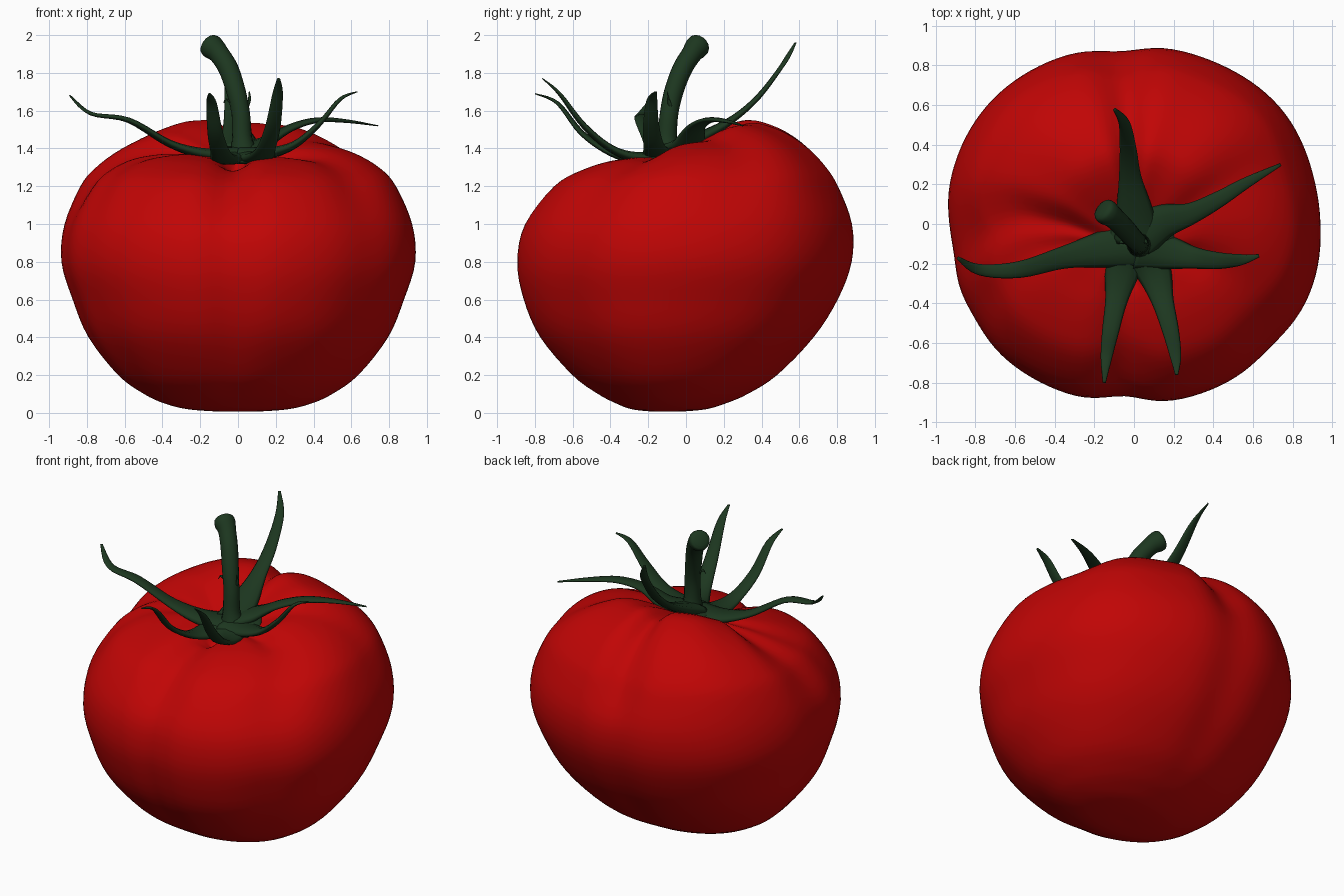
import bpy
import math
from mathutils import Vector

cube = bpy.data.objects.get("Cube")
if cube:
    bpy.data.objects.remove(cube)


def make_material(name, color):
    mat = bpy.data.materials.new(name)
    mat.use_nodes = True
    mat.diffuse_color = color
    mat.node_tree.nodes["Principled BSDF"].inputs["Base Color"].default_value = color
    return mat


red = make_material("ripe red", (0.53, 0.0015, 0.0015, 1))
green = make_material("stem green", (0.012, 0.038, 0.014, 1))


def smooth_path(points, steps):
    """Catmull-Rom interpolation through tuples of any length."""
    padded = [points[0]] + list(points) + [points[-1]]
    result = []
    for i in range(len(points) - 1):
        a, b, c, d = padded[i:i + 4]
        for s in range(steps):
            t = s / steps
            result.append([
                0.5 * (2 * q + (r - p) * t + (2 * p - 5 * q + 4 * r - u) * t ** 2
                       + (3 * q - p - 3 * r + u) * t ** 3)
                for p, q, r, u in zip(a, b, c, d)])
    result.append(list(points[-1]))
    return result


def loft(name, rings, mat):
    """Skin a list of closed rings and cap both ends."""
    n = len(rings[0])
    verts = [v for ring in rings for v in ring]
    faces = [tuple(range(n))[::-1], tuple(range(len(verts) - n, len(verts)))]
    for k in range(len(rings) - 1):
        for i in range(n):
            j = (i + 1) % n
            faces.append((k * n + i, k * n + j, (k + 1) * n + j, (k + 1) * n + i))
    mesh = bpy.data.meshes.new(name)
    mesh.from_pydata(verts, [], faces)
    mesh.materials.append(mat)
    mesh.polygons.foreach_set("use_smooth", [True] * len(faces))
    obj = bpy.data.objects.new(name, mesh)
    bpy.context.collection.objects.link(obj)
    return obj


# Fruit: stacked rings of (height, half width, front y, back y, tilt, groove, groove drop)
profile = [
    (0.008, 0.01, -0.11, -0.09, 0, 0, 0),
    (0.008, 0.12, -0.19, -0.01, 0, 0, 0),
    (0.02, 0.27, -0.29, 0.11, 0, 0, 0),
    (0.05, 0.39, -0.37, 0.21, 0, 0, 0),
    (0.10, 0.5, -0.47, 0.33, 0, 0.01, 0),
    (0.20, 0.64, -0.61, 0.49, 0, 0.02, 0),
    (0.40, 0.80, -0.785, 0.69, 0, 0.03, 0),
    (0.60, 0.885, -0.875, 0.82, 0, 0.03, 0),
    (0.80, 0.945, -0.91, 0.895, 0, 0.03, 0),
    (1.00, 0.93, -0.87, 0.9, 0, 0.04, 0),
    (1.20, 0.85, -0.72, 0.835, 0, 0.08, 0.01),
    (1.30, 0.765, -0.57, 0.765, 0.02, 0.10, 0.02),
    (1.385, 0.63, -0.42, 0.64, 0.10, 0.10, 0.04),
    (1.437, 0.47, -0.31, 0.47, 0.24, 0.06, 0.06),
    (1.445, 0.33, -0.23, 0.31, 0.37, 0, 0.06),
    (1.385, 0.16, -0.17, 0.09, 0.36, 0, 0.02),
    (1.35, 0.01, -0.09, -0.07, 0, 0, 0),
]

# Groove directions in degrees, with strength and width; negative strength swells
grooves = [(14, 0.5, 17), (66, 0.25, 18), (94, 1.1, 10), (136, -0.25, 22), (188, 1, 11),
           (209, 0.6, 11), (267, 1.5, 9), (318, 0.6, 12)]


def groove_at(degrees):
    total = 0
    for center, strength, width in grooves:
        gap = (degrees - center + 180) % 360 - 180
        total += strength * math.exp(-(gap / width) ** 2)
    return total


def flattened(value):
    return math.copysign(abs(value) ** 0.92, value)


SEGMENTS = 120
rings = []
for z, half, front, back, tilt, cut, drop in smooth_path(profile, 4):
    ring = []
    for i in range(SEGMENTS):
        degrees = 360 * i / SEGMENTS
        g = groove_at(degrees)
        size = 1 - cut * g
        x = half * size * math.cos(math.radians(degrees))
        dy = (back - front) / 2 * size * flattened(math.sin(math.radians(degrees)))
        ring.append((x, (front + back) / 2 + dy, z + tilt * dy - drop * g))
    rings.append(ring)
loft("fruit", rings, red)


def strand(name, points, sides, flatness, steps=5):
    """Tapered tube through (x, y, z, half width) points."""
    path = smooth_path(points, steps)
    centers = [Vector(p[:3]) for p in path]
    tube = []
    for k, p in enumerate(path):
        ahead = centers[min(k + 1, len(path) - 1)] - centers[max(k - 1, 0)]
        ahead.normalize()
        side = ahead.cross(Vector((0, 0, 1)))
        if side.length < 0.05:
            side = Vector((1, 0, 0))
        side.normalize()
        normal = side.cross(ahead)
        ring = []
        for i in range(sides):
            a = math.tau * i / sides
            ring.append(centers[k] + side * p[3] * math.cos(a)
                        + normal * p[3] * flatness * math.sin(a))
        tube.append(ring)
    return loft(name, tube, green)


# Sepals: centre paths from the hub to the tips
sepals = {
    "right_sepal": [(0, -0.1, 1.37), (-0.17, -0.13, 1.37), (-0.36, -0.17, 1.425),
                    (-0.58, -0.23, 1.55), (-0.78, -0.23, 1.585), (-0.89, -0.17, 1.68)],
    "front_right_sepal": [(-0.02, -0.1, 1.37), (-0.06, -0.24, 1.345), (-0.09, -0.39, 1.375),
                          (-0.12, -0.55, 1.48), (-0.14, -0.68, 1.64), (-0.15, -0.8, 1.69)],
    "front_left_sepal": [(0.03, -0.1, 1.37), (0.1, -0.24, 1.35), (0.145, -0.39, 1.395),
                         (0.185, -0.54, 1.52), (0.21, -0.67, 1.69), (0.215, -0.76, 1.77)],
    "left_sepal": [(0.02, -0.11, 1.37), (0.16, -0.14, 1.375), (0.3, -0.17, 1.42),
                   (0.43, -0.185, 1.53), (0.54, -0.18, 1.66), (0.63, -0.16, 1.70)],
    "back_left_sepal": [(0.02, -0.06, 1.39), (0.14, 0.01, 1.43), (0.28, 0.05, 1.51),
                        (0.42, 0.12, 1.55), (0.57, 0.21, 1.545), (0.74, 0.3, 1.52)],
    "back_sepal": [(0.02, -0.08, 1.39), (0.0, 0.08, 1.46), (-0.02, 0.24, 1.55),
                   (-0.03, 0.38, 1.67), (-0.05, 0.51, 1.84), (-0.1, 0.58, 1.96)],
}
widths = (0.12, 0.09, 0.056, 0.042, 0.028, 0.008)
for name, points in sepals.items():
    strand(name, [p + (w,) for p, w in zip(points, widths)], 10, 0.35)

# Calyx hub that joins the sepals
bpy.ops.mesh.primitive_uv_sphere_add(segments=32, ring_count=12, radius=1,
                                     location=(0.04, -0.1, 1.37),
                                     rotation=(math.radians(14), 0, 0))
hub = bpy.context.object
hub.name = "calyx_hub"
hub.scale = (0.17, 0.17, 0.035)
hub.data.materials.append(green)
bpy.ops.object.shade_smooth()

# Stem with a flared, rounded cut end
strand("stem", [(0.03, -0.1, 1.36, 0.08), (0.022, -0.1, 1.45, 0.055),
                (0.015, -0.09, 1.58, 0.049), (-0.01, -0.065, 1.7, 0.051),
                (-0.05, -0.02, 1.82, 0.053), (-0.1, 0.03, 1.9, 0.055),
                (-0.133, 0.055, 1.933, 0.064), (-0.154, 0.071, 1.95, 0.06),
                (-0.163, 0.078, 1.957, 0.04)], 16, 1)

# Small curled bracts on the stem
strand("left_bract", [(0.04, -0.08, 1.6, 0.014), (0.06, -0.09, 1.65, 0.01),
                      (0.06, -0.1, 1.7, 0.003)], 8, 0.5)
strand("right_bract", [(-0.02, -0.08, 1.62, 0.014), (-0.06, -0.09, 1.66, 0.01),
                       (-0.075, -0.1, 1.64, 0.003)], 8, 0.5)
